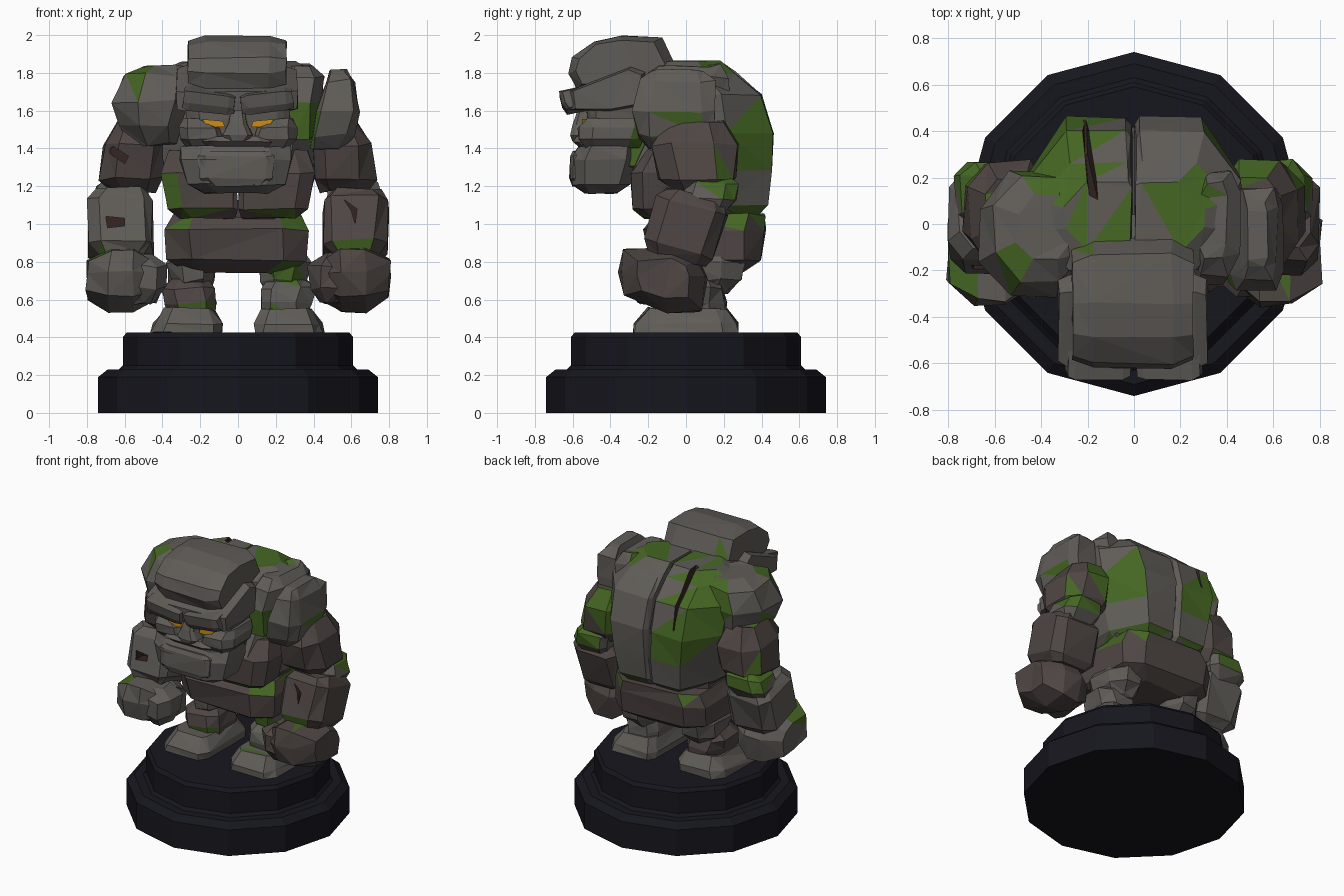
import bpy, bmesh, math, random
from mathutils import Vector, Matrix
random.seed(4)

def material(name, col):
    m = bpy.data.materials.new(name)
    m.diffuse_color = (*col, 1)
    return m

GREY = material("grey_stone", (0.115, 0.107, 0.096))
BROWN = material("brown_stone", (0.078, 0.062, 0.057))
MOSS = material("moss", (0.06, 0.135, 0.017))
CRACK = material("crack", (0.035, 0.018, 0.015))
DARK = material("dark_base", (0.008, 0.008, 0.013))
AMBER = material("amber", (0.6, 0.27, 0.01))

# mossy places: x, y, z, radius
SPOTS = [(0.22, 0.08, 1.85, .13), (-0.25, 0.42, 1.42, .19), (-0.3, 0.25, 1.72, .18), (0.44, 0.28, 1.45, .16),
         (-0.18, -0.03, 1.85, .11), (0.33, -0.2, 1.5, .13), (-0.36, -0.22, 1.2, .08), (0.66, 0.2, 1.22, .12),
         (-0.66, 0.2, 1.22, .12), (-0.55, 0, 1.52, .1), (0.55, 0, 1.52, .1), (0.6, -0.15, 0.86, .08),
         (-0.75, -0.2, 0.8, .08), (0.25, -0.05, 0.77, .09), (-0.2, -0.1, 0.53, .07), (0.2, -0.15, 0.52, .07),
         (-.2, -0.15, 1.03, .12), (.2, -0.15, 1.03, .12), (0.2, 0.38, 1.05, .1), (-0.2, 0.38, 1.05, .1),
         (0.38, 0.15, 1.04, .1), (-.5, -.2, 1.78, .08)]

def loft(name, mat, rings, rot=(0, 0, 0), jitter=0.011, moss=True):
    """Skin closed rings of points into one faceted stone."""
    bm = bmesh.new()
    pts = [Vector(p) for r in rings for p in r]
    mid = sum(pts, Vector()) / len(pts)
    turn = Matrix.Rotation(math.radians(rot[1]), 3, 'Y') @ Matrix.Rotation(math.radians(rot[0]), 3, 'X')
    n = len(rings[0])
    vs = []
    for p in pts:
        j = Vector([random.uniform(-jitter, jitter) for _ in range(3)])
        vs.append(bm.verts.new(mid + turn @ (p - mid) + j))
    for k in range(len(rings) - 1):
        for i in range(n):
            a, b = k * n + i, k * n + (i + 1) % n
            bm.faces.new((vs[a], vs[b], vs[b + n], vs[a + n]))
    bm.faces.new(vs[:n])
    bm.faces.new(vs[-n:])
    bmesh.ops.recalc_face_normals(bm, faces=bm.faces)
    if moss:
        bmesh.ops.triangulate(bm, faces=bm.faces)
        for f in bm.faces:
            c = f.calc_center_median()
            f.material_index = int(any((c - Vector(s[:3])).length < s[3] for s in SPOTS))
    me = bpy.data.meshes.new(name)
    bm.to_mesh(me)
    bm.free()
    for m in (mat, MOSS, CRACK):
        me.materials.append(m)
    ob = bpy.data.objects.new(name, me)
    bpy.context.collection.objects.link(ob)
    return ob

def rock(name, mat, sections, s=1, c=(.28, .28), **kw):
    """Stack of chamfered rectangles: (z, x0, x1, y0, y1)."""
    rings = []
    for z, x0, x1, y0, y1 in sections:
        x0, x1 = s * x0, s * x1
        w, d = x1 - x0, y1 - y0
        a, b = c
        rings.append([(x0 + a * w, y0, z), (x1 - b * w, y0, z), (x1, y0 + b * d, z), (x1, y1 - b * d, z),
                      (x1 - b * w, y1, z), (x0 + a * w, y1, z), (x0, y1 - a * d, z), (x0, y0 + a * d, z)])
    return loft(name, mat, rings, **kw)

def prism(name, mat, profile, x0, x1, bevel=0.06, shrink=0.82, s=1, **kw):
    """Side profile (y, z) extruded along x with shrunken ends."""
    cy = sum(p[0] for p in profile) / len(profile)
    cz = sum(p[1] for p in profile) / len(profile)
    rings = [[(s * x, cy + k * (y - cy), cz + k * (z - cz)) for y, z in profile]
             for x, k in ((x0, shrink), (x0 + bevel, 1), (x1 - bevel, 1), (x1, shrink))]
    return loft(name, mat, rings, **kw)

def crack(target, name, rings):
    """Cut a dark wedge out of a stone."""
    cut = loft(name, CRACK, rings, jitter=0, moss=False)
    for p in cut.data.polygons:
        p.material_index = 2
    cut.hide_render = True
    cut.hide_set(True)
    m = target.modifiers.new("crack", 'BOOLEAN')
    m.operation, m.object, m.solver = 'DIFFERENCE', cut, 'EXACT'

# stepped twelve-sided pedestal
steps = [(0, .74), (.19, .74), (.23, .69), (.23, .63), (.25, .61), (.40, .61), (.425, .59)]
loft("pedestal", DARK, [[(r * math.sin(i * math.pi / 6), r * math.cos(i * math.pi / 6), z)
                         for i in range(12)] for z, r in steps], jitter=0, moss=False)

for s, side, arm_mat, leg_mat in ((-1, "left", GREY, BROWN), (1, "right", BROWN, GREY)):
    # foot, shin and thigh
    rock(side + "_foot", GREY, [(.42, .09, .46, -.28, .28), (.47, .09, .44, -.27, .27), (.55, .13, .39, -.2, .21)],
         s, c=(.12, .15))
    rock(side + "_shin", leg_mat, [(.5, .13, .36, -.1, .2), (.58, .12, .38, -.12, .21), (.66, .13, .41, -.1, .2),
         (.71, .16, .36, -.06, .18)], s, c=(.2, .25))
    rock(side + "_thigh", GREY, [(.64, .15, .31, -.02, .22), (.7, .12, .36, -.08, .29), (.8, .11, .38, -.1, .31),
         (.88, .15, .33, -.05, .27)], s)
    # back and chest half, parted by a narrow groove
    torso = rock(side + "_torso", GREY, [(1.03, .01, .29, -.18, .36), (1.1, .008, .37, -.27, .43),
         (1.28, .008, .41, -.29, .455), (1.48, .008, .45, -.2, .46), (1.68, .008, .46, -.2, .4),
         (1.8, .008, .42, -.2, .26), (1.86, .012, .3, -.12, .18)], s, c=(.05, .36), jitter=.008)
    # chest slab
    rock(side + "_chest", BROWN, [(1.03, .015, .3, -.22, 0), (1.08, .006, .37, -.28, 0), (1.27, .006, .41, -.29, 0),
         (1.39, .01, .37, -.2, 0)], s, c=(.06, .2), jitter=.006)
    # upper arm, elbow, forearm
    upper = rock(side + "_upper_arm", arm_mat if s > 0 else BROWN, [(1.17, .44, .68, -.06, .2),
         (1.24, .4, .73, -.14, .26), (1.42, .39, .71, -.18, .27), (1.55, .42, .63, -.1, .2)], s, c=(.2, .25))
    rock(side + "_elbow", GREY, [(1.05, .53, .74, .0, .2), (1.13, .48, .77, -.03, .27), (1.21, .48, .74, 0, .27),
         (1.27, .54, .67, .04, .2)], s, c=(.15, .22))
    fore = rock(side + "_forearm", arm_mat, [(.8, .5, .74, -.15, .15), (.86, .45, .785, -.19, .19),
         (1.1, .455, .8, -.19, .19), (1.16, .49, .75, -.15, .15)], s, c=(.12, .18), rot=(-16, 0, 0))
    # fist with knuckle block and thumb
    prism(side + "_fist", arm_mat, [(-.33, .86), (-.06, .87), (.06, .81), (.11, .72), (.08, .54), (-.1, .53),
          (-.32, .62), (-.35, .75)], .43, .8, .12, .62, s)
    rock(side + "_thumb", arm_mat, [(.58, .44, .54, -.25, -.08), (.66, .39, .58, -.31, -.04), (.78, .375, .6, -.31, -.04),
         (.84, .46, .57, -.25, -.08)], s, c=(.25, .25))
    # head details: brow ridge, cheek, eye
    prism(side + "_brow_ridge", GREY, [(-.67, 1.69), (-.655, 1.625), (-.63, 1.59), (-.5, 1.62), (-.45, 1.70),
          (-.5, 1.73)], .015, .29, .035, .85, s, rot=(0, -7 * s, 0), jitter=.004)
    rock(side + "_cheek", GREY, [(1.40, .1, .27, -.53, -.25), (1.45, .08, .31, -.57, -.22), (1.51, .1, .31, -.57, -.2),
         (1.56, .2, .29, -.52, -.2)], s, c=(.1, .2), jitter=.005)
    loft(side + "_eye", AMBER, [[(s * .07, y, 1.515), (s * .16, y, 1.51), (s * .19, y, 1.555), (s * .08, y, 1.545)]
                                for y in (-.55, -.45)], jitter=0, moss=False)

    # cracks that break the symmetry
    if s < 0:
        crack(torso, "back_crack_cutter", [[(-.27, .5, 1.9), (-.18, .5, 1.9), (-.15, .08, 1.9), (-.19, .1, 1.9)],
                                           [(-.22, .52, 1.5), (-.21, .52, 1.5), (-.2, .3, 1.58), (-.21, .3, 1.58)]])
        crack(fore, "left_forearm_cutter", [[(-.69, y, .98), (-.6, y, .99), (-.6, y, 1.03), (-.7, y, 1.04)]
                                            for y in (-.35, -.11)])
        crack(upper, "left_arm_cutter", [[(-.7, y, 1.39), (-.6, y, 1.32), (-.58, y, 1.36), (-.66, y, 1.41)]
                                         for y in (-.35, -.1)])
    else:
        crack(fore, "right_forearm_cutter", [[(.56, y, 1.13), (.63, y, 1.08), (.62, y, 1.0), (.6, y, 1.07)]
                                             for y in (-.35, -.11)])

# pelvis and belly
rock("pelvis", BROWN, [(.74, -.24, .24, -.08, .3), (.81, -.38, .36, -.2, .4), (.97, -.39, .37, -.22, .425),
     (1.05, -.34, .33, -.15, .42)], c=(.17, .17))
rock("belly", BROWN, [(.95, -.33, .32, -.15, .36), (1.12, -.34, .33, -.18, .38)])

# large round shoulder on the left, split slabs on the right
rock("left_shoulder", GREY, [(1.42, -.56, -.3, -.2, .12), (1.52, -.63, -.26, -.28, .2), (1.65, -.66, -.22, -.31, .22),
     (1.79, -.6, -.2, -.24, .2), (1.84, -.5, -.25, -.15, .13)])
rock("right_shoulder", GREY, [(1.4, .38, .55, -.2, .08), (1.47, .39, .62, -.26, .14), (1.6, .42, .645, -.28, .16),
     (1.76, .46, .62, -.24, .15), (1.81, .48, .58, -.19, .1)], c=(.12, .17))
rock("right_shoulder_inner", GREY, [(1.45, .25, .4, -.24, .2), (1.65, .24, .43, -.27, .24), (1.78, .26, .45, -.22, .22),
     (1.84, .28, .4, -.15, .18)], c=(.2, .2))

# head: neck block, skull cap, brow plate, face, nose, lip, jaw
rock("neck", GREY, [(1.3, -.24, .24, -.4, 0), (1.75, -.26, .26, -.4, .05)])
prism("skull_cap", GREY, [(-.58, 1.72), (-.62, 1.80), (-.60, 1.88), (-.49, 1.965), (-.34, 1.995), (-.13, 1.985),
      (-.06, 1.84), (-.2, 1.75)], -.265, .255, .09, .84, jitter=.005)
prism("brow_plate", GREY, [(-.62, 1.70), (-.61, 1.60), (-.4, 1.60), (-.25, 1.62), (-.22, 1.80), (-.29, 1.835)],
      -.325, .315, .05, .88, jitter=.006)
rock("face", GREY, [(1.38, -.22, .22, -.5, -.1), (1.5, -.26, .26, -.52, -.1), (1.68, -.28, .28, -.52, -.1)],
     c=(.12, .12))
rock("nose", GREY, [(1.44, -.05, .05, -.6, -.5), (1.47, -.08, .08, -.61, -.5), (1.53, -.05, .05, -.6, -.5),
     (1.62, -.03, .03, -.57, -.5)], c=(.2, .2), jitter=.004)
rock("upper_lip", GREY, [(1.41, -.17, .16, -.57, -.4), (1.435, -.19, .18, -.6, -.4), (1.465, -.14, .13, -.58, -.4)],
     c=(.15, .15), jitter=.004)
rock("jaw", GREY, [(1.16, -.17, .15, -.54, -.36), (1.21, -.27, .25, -.6, -.29), (1.34, -.305, .285, -.61, -.25),
     (1.41, -.3, .275, -.57, -.25)], c=(.2, .2), jitter=.006)
rock("chin", GREY, [(1.2, -.15, .14, -.6, -.45), (1.24, -.2, .18, -.615, -.45), (1.36, -.21, .19, -.615, -.45),
     (1.385, -.17, .16, -.6, -.45)], c=(.1, .1), jitter=.004)
